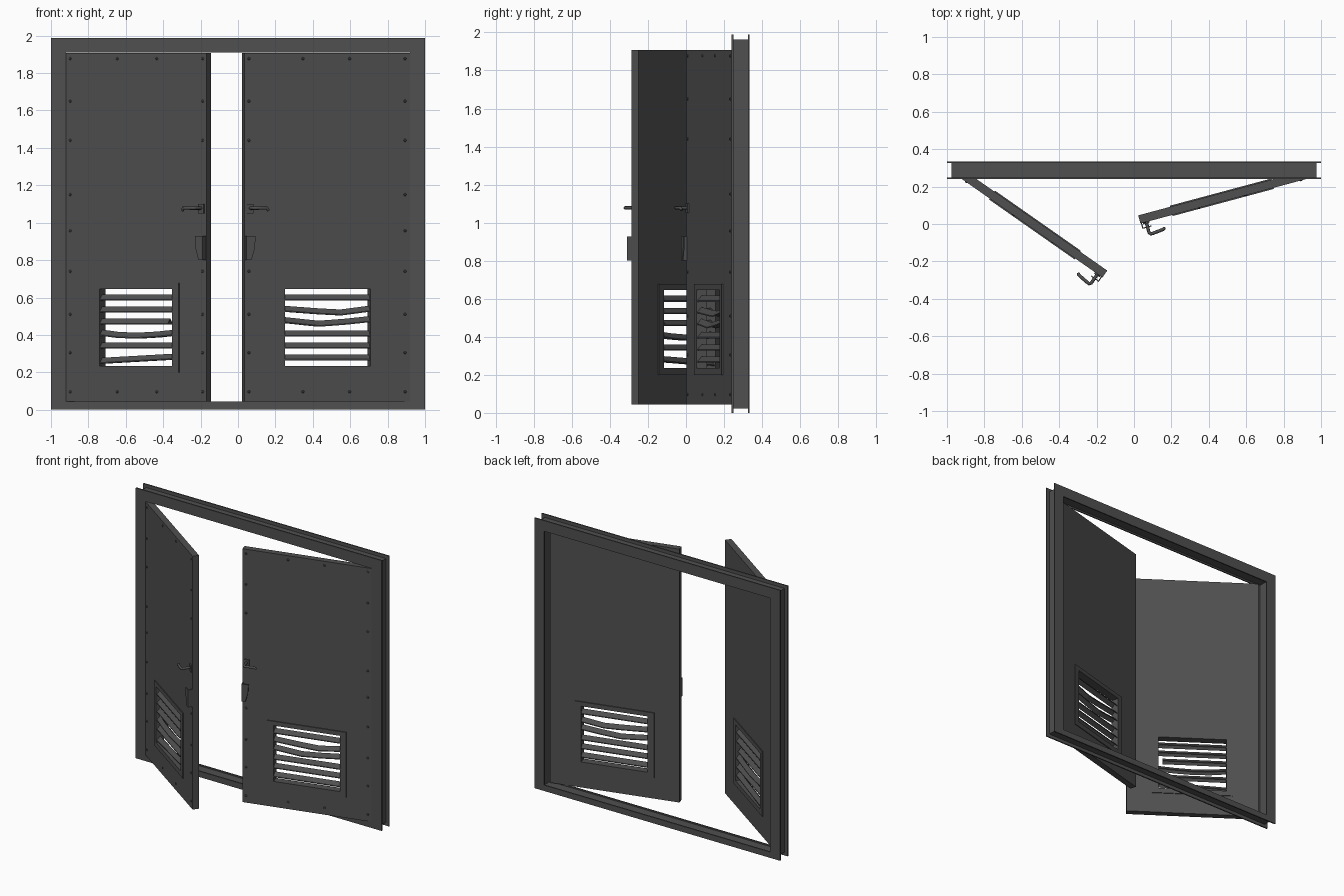
import bpy, bmesh, math
from mathutils import Matrix, Vector

if "Cube" in bpy.data.objects:
    bpy.data.objects.remove(bpy.data.objects["Cube"])

metal = bpy.data.materials.new("dark_grey_metal")
metal.diffuse_color = (0.08, 0.08, 0.08, 1)
metal.use_nodes = True
metal.node_tree.nodes["Principled BSDF"].inputs["Base Color"].default_value = metal.diffuse_color

T = 0.045           # door thickness
W = 0.917           # door width
Z0, Z1 = 0.045, 1.908


def finish(name, bm, matrix=Matrix()):
    bm.transform(matrix)
    bmesh.ops.recalc_face_normals(bm, faces=bm.faces)
    me = bpy.data.meshes.new(name)
    bm.to_mesh(me)
    bm.free()
    me.materials.append(metal)
    ob = bpy.data.objects.new(name, me)
    bpy.context.collection.objects.link(ob)
    return ob


def ring(bm, outer, inner, y0, y1):
    """Rectangular slab in the xz plane with a rectangular hole."""
    def corners(r, y):
        x0, z0, x1, z1 = r
        return [bm.verts.new((x, y, z)) for x, z in ((x0, z0), (x1, z0), (x1, z1), (x0, z1))]
    of, inf, ob, inb = corners(outer, y0), corners(inner, y0), corners(outer, y1), corners(inner, y1)
    for i in range(4):
        j = (i + 1) % 4
        for a, b in ((of, inf), (inf, inb), (inb, ob), (ob, of)):
            bm.faces.new((a[i], a[j], b[j], b[i]))


def box(bm, x0, x1, y0, y1, z0, z1):
    m = Matrix.Translation(((x0 + x1) / 2, (y0 + y1) / 2, (z0 + z1) / 2)) @ Matrix.Diagonal((x1 - x0, y1 - y0, z1 - z0, 1))
    bmesh.ops.create_cube(bm, size=1, matrix=m)


def extrude_profile(bm, pts, y0, y1):
    """Outline in xz pulled along y."""
    a = [bm.verts.new((x, y0, z)) for x, z in pts]
    b = [bm.verts.new((x, y1, z)) for x, z in pts]
    bm.faces.new(a)
    bm.faces.new(b[::-1])
    for i in range(len(pts)):
        j = (i + 1) % len(pts)
        bm.faces.new((a[i], a[j], b[j], b[i]))


def slat(bm, stations):
    """Inverted-V louvre blade swept through (x, z) stations."""
    m = T / 2
    prof = [(0, -0.016), (0, -0.010), (m, 0.016), (T, -0.010), (T, -0.016), (m, 0.009)]
    rows = [[bm.verts.new((x, y, z + dz)) for y, dz in prof] for x, z in stations]
    for r, q in zip(rows, rows[1:]):
        for i in range(6):
            j = (i + 1) % 6
            bm.faces.new((r[i], r[j], q[j], q[i]))
    for r in (rows[0], rows[-1]):
        bm.faces.new((r[0], r[1], r[2], r[5]))
        bm.faces.new((r[2], r[3], r[4], r[5]))


# Door frame: two flanges with a recessed core between them
bm = bmesh.new()
opening = (-0.92, Z0 - 0.002, 0.92, Z1 + 0.002)
ring(bm, (-1, 0, 1, 1.988), opening, 0.24, 0.249)
ring(bm, (-1, 0, 1, 1.988), opening, 0.326, 0.335)
ring(bm, (-0.975, 0.024, 0.975, 1.964), (-0.932, 0.034, 0.932, 1.922), 0.249, 0.326)
finish("door_frame", bm)

# Slat shapes: straight by default, with bent or loose ones per door
A, B = 0.222, 0.695
levels = [0.60 - 0.064 * i for i in range(6)]
damage = {
    "left": {2: [(A, 0.472), (0.665, 0.472)],
             3: [(A, 0.412), (0.33, 0.400), (0.45, 0.396), (0.58, 0.402), (B, 0.412)],
             5: [(A, 0.262), (B, 0.284)]},
    "right": {1: [(A, 0.540), (0.38, 0.520), (0.5, 0.526), (B, 0.540)],
              2: [(A, 0.484), (0.36, 0.470), (0.5, 0.460), (0.6, 0.470), (B, 0.480)]},
}


def door(side, M):
    # Door leaf
    hole = (A, 0.235, B, 0.645)
    bm = bmesh.new()
    ring(bm, (0, Z0, W, Z1), hole, 0, T)
    finish(side + "_door_leaf", bm, M)

    # Louvre surrounds on both faces
    bm = bmesh.new()
    for y0, y1 in ((-0.006, 0), (T, T + 0.006)):
        ring(bm, (0.18, 0.198, 0.74, 0.677), hole, y0, y1)
    finish(side + "_louvre_surround", bm, M)

    # Louvre blades
    bm = bmesh.new()
    for i, z in enumerate(levels):
        slat(bm, damage[side].get(i, [(A, z), (B, z)]))
    finish(side + "_louvre_slats", bm, M)

    # Rivets around the front edge
    bm = bmesh.new()
    zs = [0.096, 0.305, 0.51, 0.74, 0.957, 1.15, 1.44, 1.65, 1.877]
    spots = [(x, z) for x in (0.028, 0.892) for z in zs if not (x > 0.5 and z in (0.957, 1.15))]
    spots += [(x, z) for x in (0.335, 0.593) for z in (zs[0], zs[-1])]
    for x, z in spots:
        bmesh.ops.create_cone(bm, cap_ends=True, segments=8, radius1=0.008, radius2=0.004, depth=0.004,
                              matrix=Matrix.Translation((x, -0.002, z)) @ Matrix.Rotation(math.pi / 2, 4, 'X'))
    finish(side + "_rivets", bm, M)

    # Pull: tapered plate held off the door by a side strip
    bm = bmesh.new()
    extrude_profile(bm, [(0.914, 0.80), (0.914, 0.928), (0.863, 0.928), (0.868, 0.86), (0.886, 0.80)], -0.031, -0.025)
    box(bm, 0.908, 0.914, -0.025, 0, 0.80, 0.928)
    finish(side + "_pull_plate", bm, M)

    # Lever handle: rosette and bent rod
    bm = bmesh.new()
    box(bm, 0.868, 0.904, -0.008, 0, 1.05, 1.10)
    finish(side + "_lever_rosette", bm, M)
    cu = bpy.data.curves.new(side + "_lever_handle", 'CURVE')
    cu.dimensions = '3D'
    cu.bevel_depth = 0.009
    cu.bevel_resolution = 2
    cu.use_fill_caps = True
    sp = cu.splines.new('POLY')
    path = [(0.885, 0, 1.078), (0.885, -0.058, 1.078), (0.878, -0.068, 1.078), (0.865, -0.068, 1.078),
            (0.81, -0.062, 1.078), (0.80, -0.058, 1.066)]
    sp.points.add(len(path) - 1)
    for p, co in zip(sp.points, path):
        p.co = (*(M @ Vector(co)), 1)
    cu.materials.append(metal)
    bpy.context.collection.objects.link(bpy.data.objects.new(cu.name, cu))


door("left", Matrix.Translation((-0.92, 0.24, 0)) @ Matrix.Rotation(math.radians(-35), 4, 'Z'))
door("right", Matrix.Translation((0.92, 0.24, 0)) @ Matrix.Rotation(math.radians(15), 4, 'Z') @ Matrix.Diagonal((-1, 1, 1, 1)))
